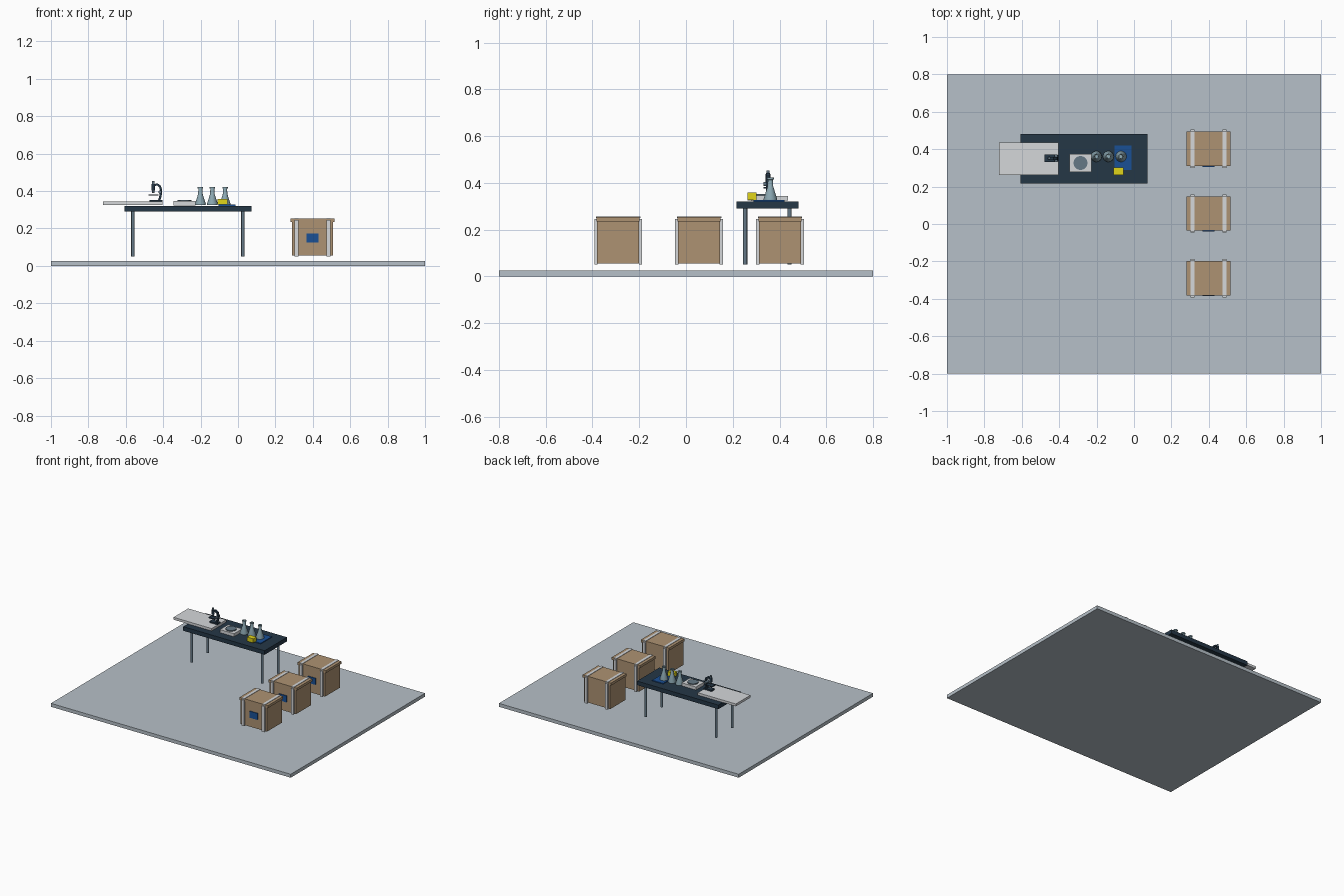
import bpy, bmesh, math
from mathutils import Vector

if "Cube" in bpy.data.objects:
    bpy.data.objects.remove(bpy.data.objects["Cube"])

def mat(name, r, g, b):
    m = bpy.data.materials.new(name)
    m.diffuse_color = (r, g, b, 1)
    m.use_nodes = True
    m.node_tree.nodes["Principled BSDF"].inputs["Base Color"].default_value = m.diffuse_color
    return m

FLOOR = mat("floor_grey", 0.47, 0.53, 0.58)
NAVY = mat("navy", 0.018, 0.038, 0.062)
STEEL = mat("steel", 0.13, 0.19, 0.24)
WHITE = mat("off_white", 0.66, 0.68, 0.7)
WOOD = mat("wood", 0.42, 0.29, 0.17)
BLUE = mat("blue", 0.01, 0.08, 0.3)
GLASS = mat("glass", 0.28, 0.42, 0.48)
YELLOW = mat("yellow", 0.75, 0.66, 0.01)

def finish(name, bm, m, smooth=False):
    bmesh.ops.recalc_face_normals(bm, faces=bm.faces)
    me = bpy.data.meshes.new(name)
    bm.to_mesh(me)
    bm.free()
    ob = bpy.data.objects.new(name, me)
    bpy.context.collection.objects.link(ob)
    me.materials.append(m)
    if smooth:
        bpy.ops.object.select_all(action='DESELECT')
        ob.select_set(True)
        bpy.context.view_layer.objects.active = ob
        bpy.ops.object.shade_smooth_by_angle(angle=math.radians(40))
    return ob

def box(name, x, y, z, m):
    """Box from (min, max) ranges."""
    bm = bmesh.new()
    bmesh.ops.create_cube(bm, size=1)
    for v in bm.verts:
        v.co = [r[0] + (c + 0.5) * (r[1] - r[0]) for r, c in zip((x, y, z), v.co)]
    return finish(name, bm, m)

def rod(name, a, b, r, m, n=16):
    """Cylinder between two points."""
    a, b = Vector(a), Vector(b)
    bm = bmesh.new()
    bmesh.ops.create_cone(bm, cap_ends=True, segments=n, radius1=r, radius2=r, depth=(b - a).length)
    q = Vector((0, 0, 1)).rotation_difference(b - a)
    for v in bm.verts:
        v.co = q @ v.co + (a + b) / 2
    return finish(name, bm, m, True)

def lathe(name, profile, loc, m, n=24):
    """Revolve an (r, z) profile around a vertical axis."""
    bm = bmesh.new()
    vs = [bm.verts.new((r, 0, z)) for r, z in profile]
    es = [bm.edges.new(p) for p in zip(vs, vs[1:])]
    bmesh.ops.spin(bm, geom=vs + es, cent=(0, 0, 0), axis=(0, 0, 1), angle=2 * math.pi, steps=n)
    bmesh.ops.remove_doubles(bm, verts=bm.verts, dist=1e-5)
    bmesh.ops.translate(bm, verts=bm.verts, vec=loc)
    return finish(name, bm, m, True)

# Floor slab
box("floor", (-1, 1), (-0.8, 0.8), (0, 0.026), FLOOR)

# Workbench
box("bench_top", (-0.608, 0.071), (0.216, 0.482), (0.29, 0.321), NAVY)
for sx, a in ((-1, "left"), (1, "right")):
    for sy, b in ((-1, "front"), (1, "back")):
        x, y = -0.268 + sx * 0.294, 0.348 + sy * 0.095
        rod(f"{b}_{a}_leg", (x, y, 0.051), (x, y, 0.292), 0.009, STEEL)

# Overhanging board
box("white_board", (-0.722, -0.404), (0.263, 0.437), (0.325, 0.343), WHITE)

# Microscope
my = 0.351
box("microscope_base", (-0.472, -0.405), (my - 0.018, my + 0.018), (0.343, 0.353), NAVY)
box("microscope_stage", (-0.478, -0.425), (my - 0.02, my + 0.02), (0.376, 0.383), NAVY)
arm = [(-0.452, 0.43), (-0.432, 0.436), (-0.417, 0.425), (-0.411, 0.405), (-0.414, 0.375), (-0.422, 0.35)]
bm = bmesh.new()
rows = []
for i, (x, z) in enumerate(arm):
    p, q = arm[max(i - 1, 0)], arm[min(i + 1, len(arm) - 1)]
    t = Vector((q[0] - p[0], q[1] - p[1])).normalized() * 0.006
    rows.append([bm.verts.new((x + s * t.y, my + d, z - s * t.x))
                 for s, d in ((1, -0.008), (1, 0.008), (-1, 0.008), (-1, -0.008))])
for r0, r1 in zip(rows, rows[1:]):
    for k in range(4):
        bm.faces.new((r0[k], r0[(k + 1) % 4], r1[(k + 1) % 4], r1[k]))
bm.faces.new(rows[0])
bm.faces.new(rows[-1])
finish("microscope_arm", bm, NAVY)
rod("microscope_tube", (-0.453, my, 0.404), (-0.453, my, 0.438), 0.01, NAVY)
rod("microscope_eyepiece", (-0.453, my, 0.436), (-0.453, my, 0.453), 0.007, STEEL)
rod("microscope_objective", (-0.453, my, 0.39), (-0.453, my, 0.406), 0.006, STEEL)
rod("microscope_focus_knob", (-0.417, my - 0.02, 0.395), (-0.417, my + 0.02, 0.395), 0.009, STEEL)

# Hot plate
box("hot_plate_body", (-0.345, -0.227), (0.277, 0.374), (0.323, 0.346), WHITE)
rod("hot_plate_disc", (-0.286, 0.326, 0.345), (-0.286, 0.326, 0.353), 0.037, STEEL, 32)

# Blue mat and yellow box
box("blue_mat", (-0.104, -0.013), (0.289, 0.421), (0.32, 0.327), BLUE)
box("yellow_box", (-0.109, -0.057), (0.263, 0.302), (0.327, 0.358), YELLOW)

# Conical flasks with open necks
flask = [(0, 0), (0.028, 0), (0.029, 0.006), (0.012, 0.06), (0.011, 0.088), (0.015, 0.09),
         (0.015, 0.097), (0.0095, 0.097), (0.009, 0.06), (0, 0.06)]
for i, x in enumerate((-0.201, -0.137, -0.069)):
    lathe(f"flask_{i + 1}", flask, (x, 0.361, 0.325), GLASS)

# Wooden crates with straps and front label
for i, y in enumerate((-0.29, 0.056, 0.402)):
    n, cx = f"crate_{i + 1}", 0.398
    box(n + "_body", (cx - 0.11, cx + 0.11), (y - 0.09, y + 0.09), (0.055, 0.237), WOOD)
    box(n + "_lid", (cx - 0.118, cx + 0.118), (y - 0.092, y + 0.092), (0.235, 0.254), WOOD)
    for s in (-1, 1):
        a = "left" if s < 0 else "right"
        sx = (cx + s * 0.085 - 0.0105, cx + s * 0.085 + 0.0105)
        box(f"{n}_{a}_top_strap", sx, (y - 0.095, y + 0.095), (0.25, 0.257), WHITE)
        for t, b in ((-1, "front"), (1, "back")):
            ys = sorted((y + t * 0.088, y + t * 0.102))
            box(f"{n}_{b}_{a}_strap", sx, ys, (0.051, 0.246), WHITE)
    box(n + "_label", (cx - 0.033, cx + 0.033), (y - 0.096, y - 0.088), (0.125, 0.174), BLUE)
